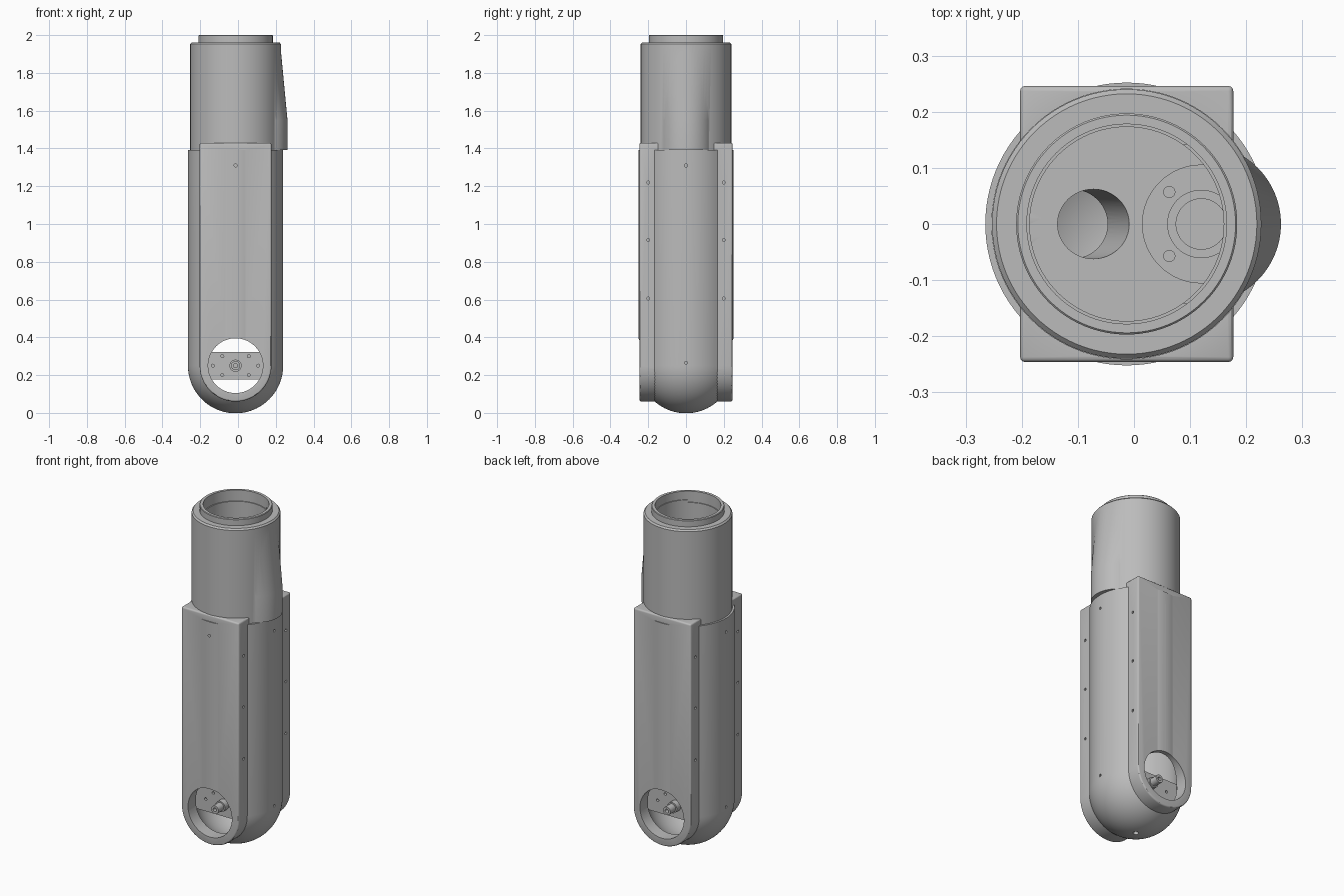
import bpy, bmesh, math
from mathutils import Matrix, Vector

cube = bpy.data.objects.get("Cube")
if cube:
    bpy.data.objects.remove(cube, do_unlink=True)

CX = -0.013      # axis of the column
PIVOT = 0.25     # height of the lower joint

grey = bpy.data.materials.new("light_grey")
grey.use_nodes = True
colour = (0.5, 0.5, 0.5, 1)
grey.diffuse_color = colour
grey.node_tree.nodes["Principled BSDF"].inputs["Base Color"].default_value = colour


def finish(bm, name):
    bmesh.ops.recalc_face_normals(bm, faces=bm.faces)
    mesh = bpy.data.meshes.new(name)
    bm.to_mesh(mesh)
    bm.free()
    mesh.materials.append(grey)
    ob = bpy.data.objects.new(name, mesh)
    bpy.context.collection.objects.link(ob)
    return ob


def revolve(name, profile, x=CX, sides=96):
    """Closed solid turned around a vertical axis from (radius, height) points."""
    bm = bmesh.new()
    verts = [bm.verts.new((r, 0, z)) for r, z in profile]
    edges = [bm.edges.new(pair) for pair in zip(verts, verts[1:])]
    bmesh.ops.spin(bm, geom=verts + edges, cent=(0, 0, 0), axis=(0, 0, 1),
                   angle=math.tau, steps=sides)
    bmesh.ops.remove_doubles(bm, verts=bm.verts, dist=1e-5)
    bmesh.ops.translate(bm, verts=bm.verts, vec=(x, 0, 0))
    return finish(bm, name)


def rod(name, a, b, r, sides=48):
    """Cylinder from point a to point b."""
    a, b = Vector(a), Vector(b)
    turn = (b - a).to_track_quat("Z", "Y").to_matrix().to_4x4()
    bm = bmesh.new()
    bmesh.ops.create_cone(bm, cap_ends=True, segments=sides, radius1=r, radius2=r,
                          depth=(b - a).length,
                          matrix=Matrix.Translation((a + b) / 2) @ turn)
    return finish(bm, name)


def box(name, centre, size):
    bm = bmesh.new()
    bmesh.ops.create_cube(bm, size=1, matrix=Matrix.Translation(centre) @ Matrix.Diagonal((*size, 1)))
    return finish(bm, name)


def apply_modifiers(ob):
    graph = bpy.context.evaluated_depsgraph_get()
    mesh = bpy.data.meshes.new_from_object(ob.evaluated_get(graph))
    ob.modifiers.clear()
    ob.data = mesh


def combine(ob, tool, operation="DIFFERENCE"):
    mod = ob.modifiers.new("combine", "BOOLEAN")
    mod.operation, mod.solver, mod.object = operation, "EXACT", tool
    apply_modifiers(ob)
    bpy.data.objects.remove(tool, do_unlink=True)


def smooth(ob):
    bpy.ops.object.select_all(action="DESELECT")
    ob.select_set(True)
    bpy.context.view_layer.objects.active = ob
    bpy.ops.object.shade_smooth_by_angle(angle=math.radians(30))


def capsule(r, top):
    """Profile with a round bottom centred on the pivot and a flat top."""
    arc = [(r * math.sin(t), PIVOT - r * math.cos(t))
           for t in (i * math.pi / 48 for i in range(25))]
    arc[0] = (0, PIVOT - r)
    return arc + [(r, top), (0, top)]


def slab(name, half, top, y0, y1):
    """Straight-sided plate with a half-round lower end."""
    bm = bmesh.new()
    pts = [(half * math.cos(t), PIVOT - half * math.sin(t))
           for t in (i * math.pi / 32 for i in range(33))]
    pts += [(-half, top), (half, top)]
    face = bm.faces.new([bm.verts.new((CX + x, y0, z)) for x, z in pts])
    new = bmesh.ops.extrude_face_region(bm, geom=[face])["geom"]
    bmesh.ops.translate(bm, vec=(0, y1 - y0, 0),
                        verts=[v for v in new if isinstance(v, bmesh.types.BMVert)])
    ob = finish(bm, name)
    bevel = ob.modifiers.new("bevel", "BEVEL")
    bevel.width, bevel.segments = 0.009, 3
    bevel.limit_method, bevel.angle_limit = "ANGLE", math.radians(40)
    apply_modifiers(ob)
    return ob


# Lower housing: round-bottomed shell with flat cheeks front and back
housing = revolve("lower_housing", capsule(0.252, 1.392))
combine(housing, slab("cheeks", 0.19, 1.43, -0.246, 0.246), "UNION")
combine(housing, revolve("cavity", capsule(0.225, 1.36)))
combine(housing, rod("joint_opening", (CX, -0.4, PIVOT), (CX, 0.4, PIVOT), 0.145, 64))
combine(housing, rod("drain", (CX, 0, -0.1), (CX, 0, 0.1), 0.015, 24))
combine(housing, rod("socket", (CX, 0, 1.34), (CX, 0, 1.5), 0.2405, 96))

# Screw holes on the shell sides, the cheeks and the cheek edges
for s in (-1, 1):
    spots = [((CX + s * 0.252, 0, z), (s, 0, 0)) for z in (0.265, 1.31)]
    spots.append(((CX, s * 0.246, 1.31), (0, s, 0)))
    spots += [((CX + s * 0.19, y, z), (s, 0, 0))
              for y in (-0.2, 0.2) for z in (0.605, 0.915, 1.22)]
    for p, d in spots:
        p, d = Vector(p), Vector(d) * 0.015
        combine(housing, rod("screw_hole", p - d, p + d, 0.008, 12))
smooth(housing)

# Upper sleeve: cup with stepped neck
sleeve = revolve("upper_sleeve", [
    (0, 1.345), (0.24, 1.345), (0.24, 1.953), (0.232, 1.962), (0.197, 1.962),
    (0.197, 1.997), (0.194, 2.0), (0.178, 2.0), (0.178, 1.935), (0.173, 1.935),
    (0.173, 1.5), (0, 1.5)])

# Swelling on one side of the sleeve: upright below, leaning inward above
bm = bmesh.new()
rings = [[bm.verts.new((x + 0.142 * math.cos(t), 0.142 * math.sin(t), z))
          for t in (i * math.tau / 64 for i in range(64))]
         for x, z in ((0.12, 1.393), (0.12, 1.55), (0.082, 1.95))]
for low, high in zip(rings, rings[1:]):
    for i in range(64):
        j = (i + 1) % 64
        bm.faces.new((low[i], low[j], high[j], high[i]))
bm.faces.new(rings[0])
bm.faces.new(rings[-1])
combine(sleeve, finish(bm, "swelling"), "UNION")

# Clear the bore, then cut the floor openings
combine(sleeve, rod("bore", (CX, 0, 1.5), (CX, 0, 2.1), 0.173, 96))
combine(sleeve, rod("slanted_duct", (-0.05, 0, 1.59), (-0.122, 0, 1.3), 0.062))
combine(sleeve, rod("connector_recess", (0.12, 0, 1.47), (0.12, 0, 1.53), 0.105, 64))
for y in (-0.057, 0.057):
    combine(sleeve, rod("bolt_hole", (0.063, y, 1.44), (0.063, y, 1.5), 0.01, 16))
smooth(sleeve)

# Connector ring in the recess
ring = revolve("connector_ring", [(0.045, 1.46), (0.061, 1.46), (0.061, 1.49),
                                  (0.045, 1.49), (0.045, 1.46)], 0.12, 48)
smooth(ring)

# Joint bracket: two plates with bolts, a hub and a shaft facing each opening
for s, side in ((-1, "front"), (1, "back")):
    plate = box(side + "_bracket_plate", (CX, s * 0.105, PIVOT), (0.38, 0.02, 0.145))
    for x in (-0.12, -0.07, 0.07, 0.12):
        for z in ((0,) if abs(x) > 0.1 else (-0.05, 0.05)):
            p = (CX + x, s * 0.1, PIVOT + z)
            combine(plate, rod("bolt_hole", p, (p[0], s * 0.13, p[2]), 0.008, 12))
    hub = rod(side + "_hub", (CX, s * 0.11, PIVOT), (CX, s * 0.15, PIVOT), 0.032)
    shaft = rod(side + "_shaft", (CX, s * 0.14, PIVOT), (CX, s * 0.2, PIVOT), 0.024)
    combine(shaft, rod("bore", (CX, s * 0.17, PIVOT), (CX, s * 0.3, PIVOT), 0.011, 24))
    smooth(hub)
    smooth(shaft)
